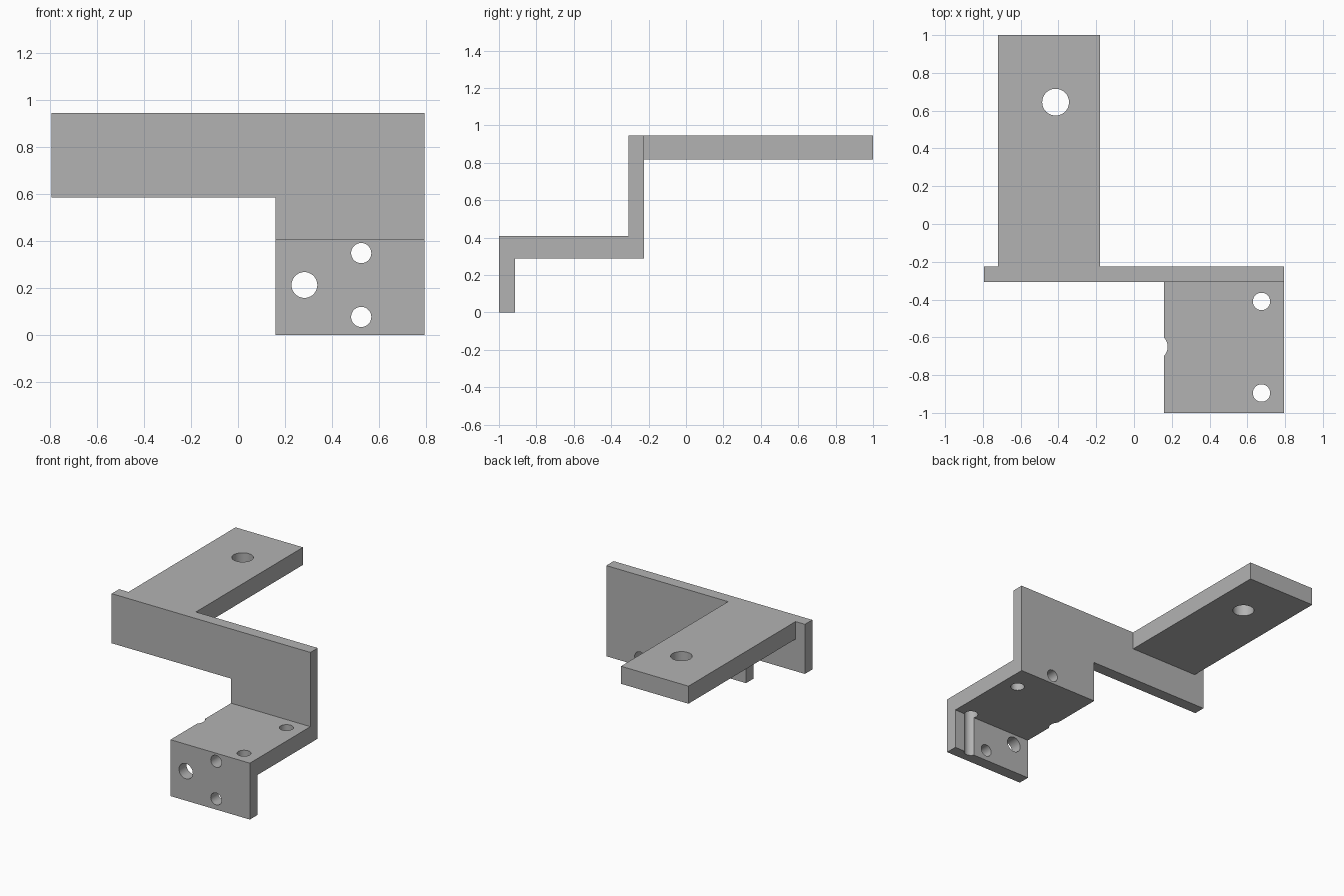
import bpy, bmesh, math
from mathutils import Matrix, Vector

cube = bpy.data.objects.get("Cube")
if cube:
    bpy.data.objects.remove(cube, do_unlink=True)

grey = bpy.data.materials.new("plain grey")
grey.use_nodes = True
colour = (0.45, 0.45, 0.45, 1)
grey.diffuse_color = colour
grey.node_tree.nodes["Principled BSDF"].inputs["Base Color"].default_value = colour


def finish(name, bm):
    bmesh.ops.recalc_face_normals(bm, faces=bm.faces)
    mesh = bpy.data.meshes.new(name)
    bm.to_mesh(mesh)
    bm.free()
    mesh.materials.append(grey)
    ob = bpy.data.objects.new(name, mesh)
    bpy.context.collection.objects.link(ob)
    return ob


def box(name, low, high):
    low, high = Vector(low), Vector(high)
    bm = bmesh.new()
    bmesh.ops.create_cube(bm, size=1)
    bmesh.ops.scale(bm, vec=high - low, verts=bm.verts)
    bmesh.ops.translate(bm, vec=(low + high) / 2, verts=bm.verts)
    return finish(name, bm)


def drill(name, centre, radius, length, along_y=False):
    turn = Matrix.Rotation(math.pi / 2 if along_y else 0, 4, "X")
    bm = bmesh.new()
    bmesh.ops.create_cone(bm, cap_ends=True, segments=48, radius1=radius,
                          radius2=radius, depth=length,
                          matrix=Matrix.Translation(centre) @ turn)
    return finish(name, bm)


def combine(target, tool, operation):
    tool.hide_render = True
    mod = target.modifiers.new(tool.name, "BOOLEAN")
    mod.operation, mod.solver, mod.object = operation, "EXACT", tool
    bpy.context.view_layer.objects.active = target
    bpy.ops.object.modifier_apply(modifier=mod.name)
    bpy.data.objects.remove(tool, do_unlink=True)


# Levels shared by the plates
inner, side = 0.16, 0.795
front, flange_back = -1.0, -0.915
wall_front, wall_back = -0.308, -0.224
shelf_low, shelf_top, top = 0.289, 0.408, 0.945

# Stepped plate: flange, shelf and wall as one extruded profile
profile = [(front, 0), (flange_back, 0), (flange_back, shelf_low),
           (wall_back, shelf_low), (wall_back, top), (wall_front, top),
           (wall_front, shelf_top), (front, shelf_top)]
bm = bmesh.new()
face = bm.faces.new([bm.verts.new((inner, y, z)) for y, z in profile])
sweep = bmesh.ops.extrude_face_region(bm, geom=[face], use_keep_orig=True)
moved = [v for v in sweep["geom"] if isinstance(v, bmesh.types.BMVert)]
bmesh.ops.translate(bm, vec=(side - inner, 0, 0), verts=moved)
bracket = finish("bracket", bm)

# Crossbar and rear arm
combine(bracket, box("crossbar", (-side, wall_front, 0.586), (side, wall_back, top)), "UNION")
combine(bracket, box("rear_arm", (-0.72, wall_front + 0.03, 0.818), (-0.18, 1, top)), "UNION")

# Drilled holes
holes = [drill("arm_hole", (-0.415, 0.645, 0.88), 0.071, 0.4),
         drill("edge_notch", (0.107, -0.65, 0.35), 0.071, 0.4),
         drill("flange_large_hole", (0.283, -0.95, 0.213), 0.055, 0.4, True)]
for y in (-0.41, -0.895):
    holes.append(drill("shelf_hole", (0.675, y, 0.2), 0.046, 1))
for z in (0.077, 0.349):
    holes.append(drill("flange_hole", (0.525, -0.6, z), 0.043, 1.2, True))
for hole in holes:
    combine(bracket, hole, "DIFFERENCE")

bpy.ops.object.select_all(action="DESELECT")
bracket.select_set(True)
bpy.context.view_layer.objects.active = bracket
bpy.ops.object.shade_smooth_by_angle(angle=math.radians(30))
